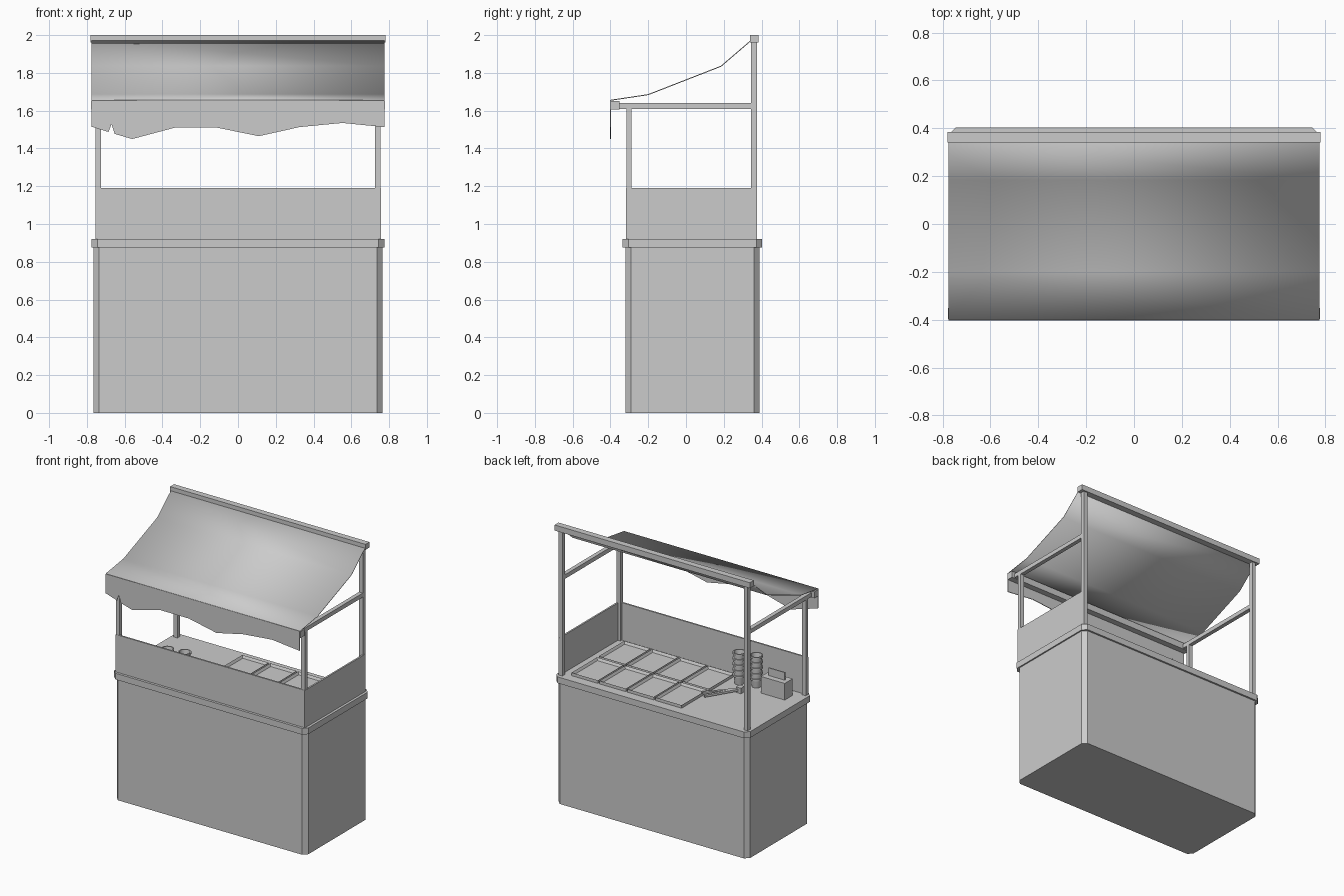
import bpy, bmesh, math
from mathutils import Matrix, Vector

cube = bpy.data.objects.get("Cube")
if cube:
    bpy.data.objects.remove(cube, do_unlink=True)

grey = bpy.data.materials.new("plain_grey")
grey.use_nodes = True
grey.diffuse_color = (0.6, 0.6, 0.6, 1)
grey.node_tree.nodes["Principled BSDF"].inputs["Base Color"].default_value = (0.6, 0.6, 0.6, 1)


def finish(name, bm, smooth=False):
    bmesh.ops.recalc_face_normals(bm, faces=bm.faces[:])
    mesh = bpy.data.meshes.new(name)
    bm.to_mesh(mesh)
    bm.free()
    mesh.materials.append(grey)
    obj = bpy.data.objects.new(name, mesh)
    bpy.context.collection.objects.link(obj)
    if smooth:
        bpy.ops.object.select_all(action="DESELECT")
        obj.select_set(True)
        bpy.context.view_layer.objects.active = obj
        bpy.ops.object.shade_smooth_by_angle(angle=math.radians(30))
    return obj


def add_box(bm, x, y, z):
    """Add a box given (low, high) ranges."""
    size = [r[1] - r[0] for r in (x, y, z)]
    mid = Vector([(r[0] + r[1]) / 2 for r in (x, y, z)])
    made = bmesh.ops.create_cube(bm, size=1, matrix=Matrix.Translation(mid) @ Matrix.Diagonal((*size, 1)))
    return made["verts"]


def box(name, x, y, z, chamfer=0):
    bm = bmesh.new()
    add_box(bm, x, y, z)
    if chamfer:
        upright = [e for e in bm.edges if abs(e.verts[0].co.z - e.verts[1].co.z) > 1e-4]
        bmesh.ops.bevel(bm, geom=upright, offset=chamfer, segments=1, affect="EDGES")
    return finish(name, bm)


# Cabinet and counter with chamfered corners
TOP = 0.92
box("cabinet", (-0.765, 0.765), (-0.32, 0.39), (0, 0.875), 0.03)
box("counter", (-0.775, 0.775), (-0.335, 0.403), (0.875, TOP), 0.03)

# Screens along the front and one end; the other end stays open
box("front_screen", (-0.755, 0.755), (-0.317, -0.305), (TOP, 1.19))
box("left_screen", (0.745, 0.757), (-0.316, 0.376), (TOP, 1.19))

# Posts and rails, one set per side
for side, s in (("left", 1), ("right", -1)):
    xs = sorted((s * 0.725, s * 0.755))
    box(side + "_front_post", xs, (-0.315, -0.288), (TOP, 1.61))
    box(side + "_back_post", xs, (0.345, 0.375), (TOP, 1.965))
    box(side + "_rail", xs, (-0.38, 0.345), (1.61, 1.64))

# Beams that carry the canopy
box("front_beam", (-0.778, 0.778), (-0.396, -0.352), (1.605, 1.652))
box("back_beam", (-0.78, 0.78), (0.34, 0.385), (1.96, 2.0))

# Sagging cloth canopy
bm = bmesh.new()
rows = []
for y, z in ((0.345, 1.972), (0.185, 1.835), (-0.2, 1.685), (-0.4, 1.655)):
    rows.append([bm.verts.new((x, y, z)) for x in (-0.775, 0.775)])
for a, b in zip(rows, rows[1:]):
    bm.faces.new((a[0], a[1], b[1], b[0]))
canopy = finish("canopy", bm, smooth=True)

# Ragged hanging front edge of the cloth
hem = [(-0.775, 1.515), (-0.685, 1.487), (-0.67, 1.53), (-0.653, 1.477), (-0.56, 1.45),
       (-0.335, 1.51), (-0.11, 1.51), (0.11, 1.465), (0.325, 1.513), (0.553, 1.535), (0.775, 1.513)]
bm = bmesh.new()
cols = [(bm.verts.new((x, -0.4, 1.655)), bm.verts.new((x, -0.4, z))) for x, z in hem]
for a, b in zip(cols, cols[1:]):
    bm.faces.new((a[0], a[1], b[1], b[0]))
valance = finish("valance", bm)
for cloth in (canopy, valance):
    mod = cloth.modifiers.new("thickness", "SOLIDIFY")
    mod.thickness = 0.005
    mod.offset = 0

# Two rows of four shallow trays with raised rims
W, D, RIM, H = 0.21, 0.29, 0.014, 0.022
for i in range(4):
    for j in range(2):
        x0, y0 = -0.2 + i * 0.223, -0.265 + j * 0.31
        bm = bmesh.new()
        add_box(bm, (x0, x0 + W), (y0, y0 + D), (TOP, TOP + H))
        lid = [f for f in bm.faces if f.normal.z > 0.9]
        bmesh.ops.inset_region(bm, faces=lid, thickness=RIM)
        bmesh.ops.translate(bm, verts=lid[0].verts[:], vec=(0, 0, 0.004 - H))
        finish(f"tray_{i + 1}_{j + 1}", bm)

# Stacks of nested cups, hollow at the top
for n, (cx, cy) in enumerate(((-0.285, -0.2), (-0.405, -0.225))):
    profile = [(0, 0), (0.03, 0)]
    for k in range(5):
        z = 0.055 + k * 0.04
        profile += [(0.037, z), (0.044, z), (0.044, z + 0.012), (0.036, z + 0.012)]
    profile += [(0.028, 0.17), (0, 0.17)]
    bm = bmesh.new()
    pts = [bm.verts.new((cx + r, cy, TOP + z)) for r, z in profile]
    edges = [bm.edges.new(pair) for pair in zip(pts, pts[1:])]
    bmesh.ops.spin(bm, geom=pts + edges, cent=(cx, cy, 0), axis=(0, 0, 1),
                   angle=math.tau, steps=16)
    bmesh.ops.remove_doubles(bm, verts=bm.verts[:], dist=1e-4)
    finish(f"cup_stack_{n + 1}", bm, smooth=True)

# Napkin box with a napkin sticking out
box("napkin_box", (-0.68, -0.49), (-0.245, -0.155), (TOP, TOP + 0.12))
box("napkin", (-0.65, -0.52), (-0.204, -0.196), (TOP + 0.12, TOP + 0.175))

# Serving tongs: two arms meeting at a small hinge block
bm = bmesh.new()
hinge = Vector((-0.37, -0.09, TOP + 0.02))
for tip in (Vector((-0.19, 0.09, TOP + 0.015)), Vector((-0.23, 0.12, TOP + 0.015))):
    arm = tip - hinge
    spin = Matrix.Translation((tip + hinge) / 2) @ arm.to_track_quat("X", "Z").to_matrix().to_4x4()
    bmesh.ops.create_cube(bm, size=1, matrix=spin @ Matrix.Diagonal((arm.length, 0.018, 0.015, 1)))
add_box(bm, (-0.39, -0.35), (-0.11, -0.07), (TOP, TOP + 0.04))
finish("tongs", bm)
